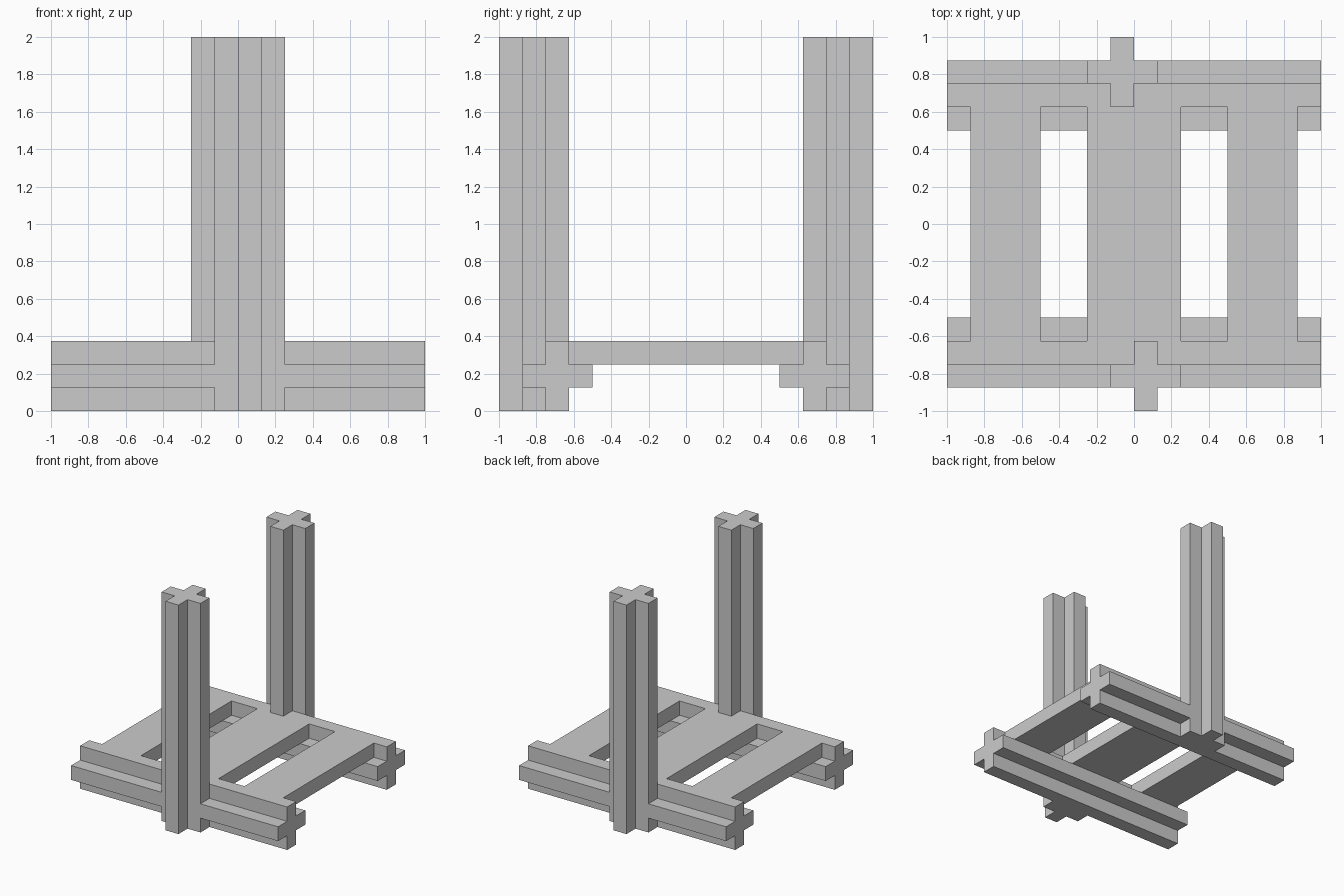
import bpy, bmesh
from mathutils import Matrix, Vector
from math import pi

if "Cube" in bpy.data.objects:
    bpy.data.objects.remove(bpy.data.objects["Cube"])

U = 0.125  # module: every part is built on this grid


def finish(name, bm):
    bmesh.ops.recalc_face_normals(bm, faces=bm.faces)
    mesh = bpy.data.meshes.new(name)
    bm.to_mesh(mesh)
    bm.free()
    obj = bpy.data.objects.new(name, mesh)
    bpy.context.collection.objects.link(obj)
    return obj


def cross_bar(name, place, length, turn):
    """Extrude a plus-shaped section; place maps (u, v) to a 3D point."""
    a, b = U / 2, U * 1.5
    plus = [(-a, -b), (a, -b), (a, -a), (b, -a), (b, a), (a, a),
            (a, b), (-a, b), (-a, a), (-b, a), (-b, -a), (-a, -a)]
    bm = bmesh.new()
    face = bm.faces.new([bm.verts.new(place(u, v)) for u, v in plus])
    ext = bmesh.ops.extrude_face_region(bm, geom=[face], use_keep_orig=True)
    verts = [g for g in ext["geom"] if isinstance(g, bmesh.types.BMVert)]
    bmesh.ops.translate(bm, verts=verts, vec=Vector(length))
    bm.transform(Matrix.Rotation(turn, 4, 'Z'))
    return finish(name, bm)


def slat(name, x0, x1):
    bm = bmesh.new()
    bmesh.ops.create_cube(bm, size=1)
    bmesh.ops.scale(bm, verts=bm.verts, vec=(x1 - x0, 10 * U, U))
    bmesh.ops.translate(bm, verts=bm.verts, vec=((x0 + x1) / 2, 0, 2.5 * U))
    return finish(name, bm)


# Posts and rails: the back pair is the front pair turned half way round
for side, turn in (("front", 0), ("back", pi)):
    post = cross_bar(side + "_post",
                     lambda u, v: (u + 0.5 * U, v - 6.5 * U, 0), (0, 0, 2), turn)
    rail = cross_bar(side + "_rail",
                     lambda u, v: (-1, u - 5.5 * U, v + 1.5 * U), (2, 0, 0), turn)
    # Notch the rail where the post passes through
    notch = rail.modifiers.new("post_notch", 'BOOLEAN')
    notch.operation = 'DIFFERENCE'
    notch.solver = 'EXACT'
    notch.object = post

# Slats across the rails
slat("left_slat", -7 * U, -4 * U)
slat("middle_slat", -2 * U, 2 * U)
slat("right_slat", 4 * U, 7 * U)
